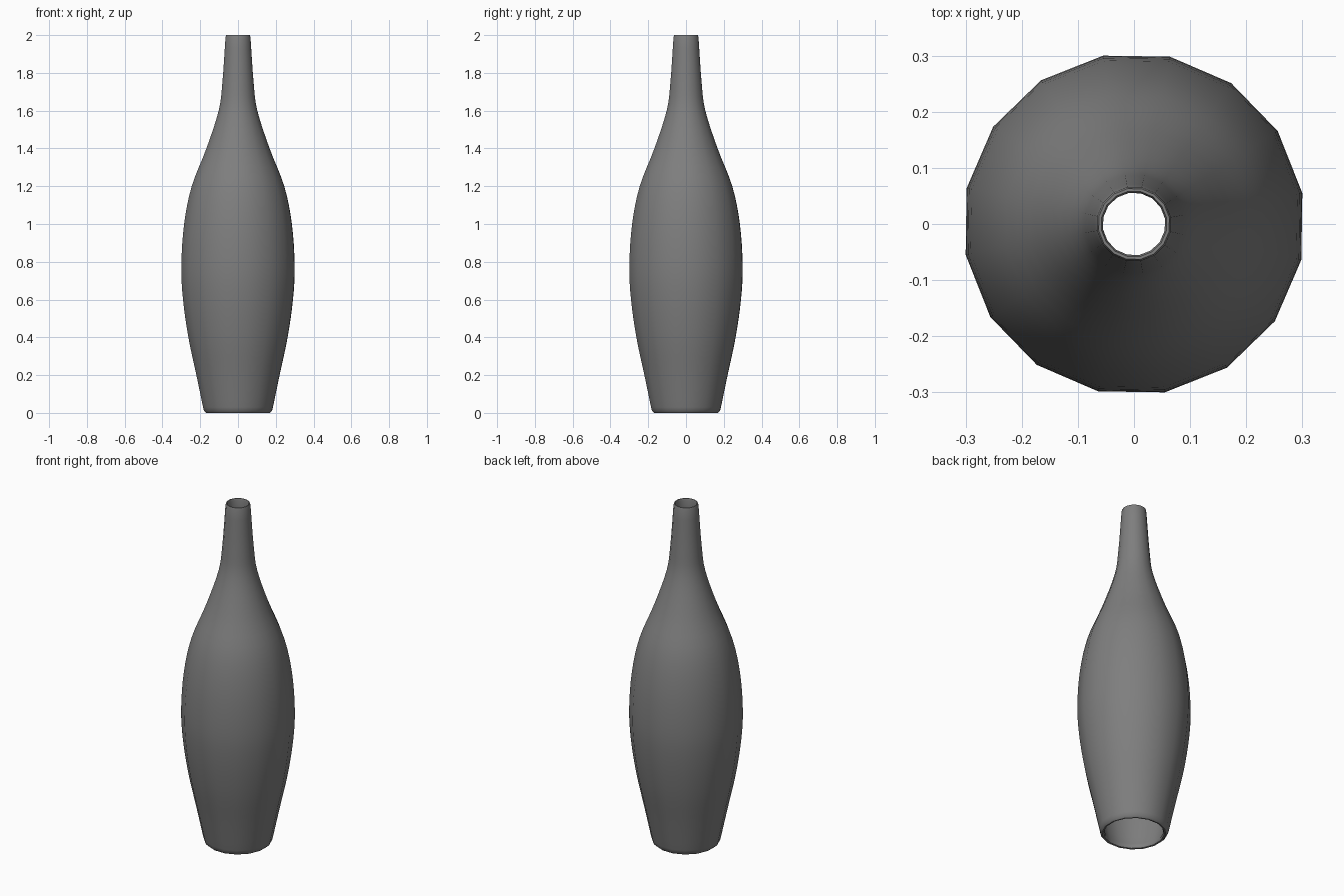
import bpy, bmesh, math
from mathutils import Vector, geometry

cube = bpy.data.objects.get("Cube")
if cube:
    bpy.data.objects.remove(cube)

SIDES = 16
TURN = math.radians(10.4)

# Material
grey = bpy.data.materials.new("dark_grey_ceramic")
grey.use_nodes = True
colour = (0.21, 0.21, 0.21, 1)
grey.diffuse_color = colour
grey.node_tree.nodes["Principled BSDF"].inputs["Base Color"].default_value = colour

# Outer silhouette as (radius, height), smoothed between the points
knots = [(0.188, 0.03), (0.224, 0.2), (0.267, 0.4), (0.296, 0.6), (0.305, 0.78),
         (0.29, 1.0), (0.249, 1.2), (0.17, 1.4), (0.104, 1.6), (0.084, 1.75), (0.067, 1.99)]


def smooth(points, steps=4):
    p = [Vector(q) for q in points]
    p = [2 * p[0] - p[1]] + p + [2 * p[-1] - p[-2]]
    out = []
    for a, b, c, d in zip(p, p[1:], p[2:], p[3:]):
        out += geometry.interpolate_bezier(b, b + (c - a) / 6, c - (d - b) / 6, c, steps + 1)[:-1]
    return out + [p[-2]]


outer = smooth(knots)

# Inner wall, thicker towards the foot, then rounded foot and lip
inner = [Vector((r - 0.011 - 0.012 * (1 - z / 2), z)) for r, z in reversed(outer)]
lip = [Vector((0.064, 2.0)), Vector((0.059, 2.0))]
foot = [Vector((0.158, 0.012)), Vector((0.163, 0.002)), Vector((0.172, 0.0)), Vector((0.183, 0.01))]
profile = outer + lip + inner + foot

# Revolve the closed profile into an open-ended vase
bm = bmesh.new()
rings = []
for i in range(SIDES):
    a = TURN + math.tau * i / SIDES
    rings.append([bm.verts.new((r * math.cos(a), r * math.sin(a), z)) for r, z in profile])
n = len(profile)
for i in range(SIDES):
    near, far = rings[i], rings[(i + 1) % SIDES]
    for j in range(n):
        k = (j + 1) % n
        bm.faces.new((near[j], far[j], far[k], near[k]))
bmesh.ops.recalc_face_normals(bm, faces=bm.faces)

mesh = bpy.data.meshes.new("vase_body")
bm.to_mesh(mesh)
bm.free()
mesh.materials.append(grey)
vase = bpy.data.objects.new("vase_body", mesh)
bpy.context.collection.objects.link(vase)

bpy.context.view_layer.objects.active = vase
vase.select_set(True)
bpy.ops.object.shade_smooth_by_angle(angle=math.radians(50))
